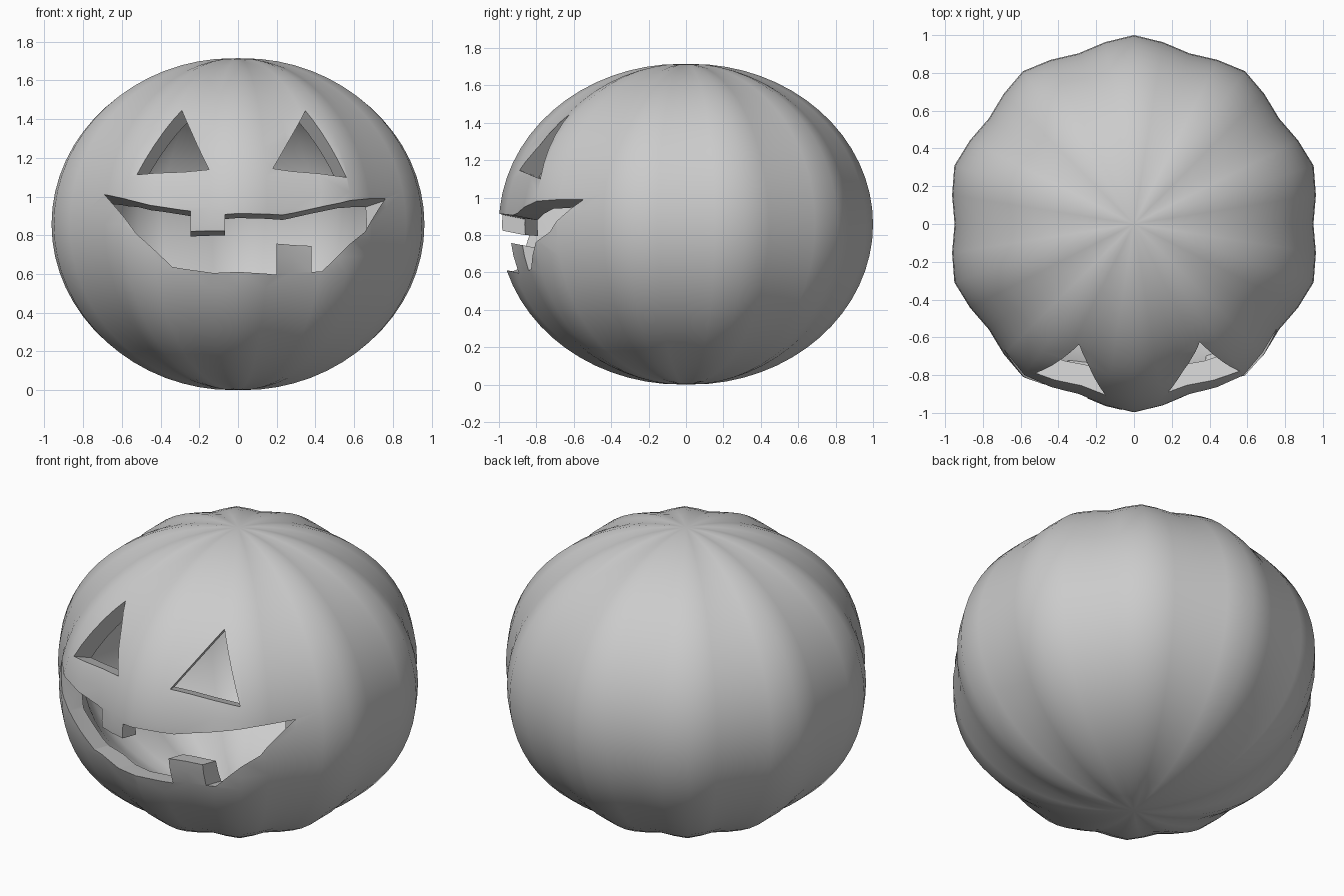
import bpy, bmesh
from math import sin, cos, pi, sqrt, atan2, radians

if "Cube" in bpy.data.objects:
    bpy.data.objects.remove(bpy.data.objects["Cube"])

HALF = 0.8575           # half height and centre height
RIBS, SEGS, RINGS = 10, 40, 32
RIB_DEPTH = 0.025


def new_object(name, bm):
    bmesh.ops.recalc_face_normals(bm, faces=bm.faces)
    me = bpy.data.meshes.new(name)
    bm.to_mesh(me)
    bm.free()
    ob = bpy.data.objects.new(name, me)
    bpy.context.collection.objects.link(ob)
    return ob


def rib(angle):
    return RIB_DEPTH * cos(RIBS * (angle - pi / 2))


def ribbed_ball(name, radius, half):
    bm = bmesh.new()
    top = bm.verts.new((0, 0, HALF + half))
    bottom = bm.verts.new((0, 0, HALF - half))
    rings = []
    for j in range(1, RINGS):
        phi = pi * j / RINGS
        ring = []
        for i in range(SEGS):
            a = 2 * pi * i / SEGS
            r = radius * sin(phi) + rib(a)
            ring.append(bm.verts.new((r * cos(a), r * sin(a), HALF + half * cos(phi))))
        rings.append(ring)
    for i in range(SEGS):
        k = (i + 1) % SEGS
        bm.faces.new((top, rings[0][i], rings[0][k]))
        bm.faces.new((bottom, rings[-1][k], rings[-1][i]))
        for a, b in zip(rings, rings[1:]):
            bm.faces.new((a[i], b[i], b[k], a[k]))
    return new_object(name, bm)


def surface_y(x, z):
    # y of the front skin at a given front-view position
    base = 0.975 * sqrt(1 - ((z - HALF) / HALF) ** 2)
    y = -0.8
    for _ in range(15):
        r = base + rib(atan2(y, x))
        y = 0.5 * y - 0.5 * sqrt(max(r * r - x * x, 0.01))
    return y


def cutter(name, outline, slope, y_end):
    # prism through the outline, slanting by slope (dx, dz per unit of y)
    bm = bmesh.new()
    loops = []
    for y in (-1.3, y_end):
        loop = []
        for x, z in outline:
            d = y - surface_y(x, z)
            loop.append(bm.verts.new((x + slope[0] * d, y, z + slope[1] * d)))
        loops.append(loop)
    n = len(outline)
    bm.faces.new(loops[0])
    bm.faces.new(loops[1][::-1])
    for i in range(n):
        k = (i + 1) % n
        bm.faces.new((loops[0][k], loops[0][i], loops[1][i], loops[1][k]))
    return new_object(name, bm)


# Hollow ribbed shell
pumpkin = ribbed_ball("pumpkin_shell", 0.975, HALF)
cavity = ribbed_ball("cavity_cutter", 0.855, 0.74)

# Carved eyes
left_eye = cutter("left_eye_cutter",
                  [(-0.29, 1.445), (-0.525, 1.115), (-0.15, 1.14)], (0.42, -0.35), -0.35)
right_eye = cutter("right_eye_cutter",
                   [(0.35, 1.445), (0.56, 1.10), (0.18, 1.145)], (-0.42, -0.35), -0.35)

# Carved mouth with one upper and one lower tooth
mouth = cutter("mouth_cutter", [
    (-0.69, 1.01), (-0.57, 0.985), (-0.45, 0.955), (-0.245, 0.925),
    (-0.245, 0.82), (-0.067, 0.825), (-0.067, 0.91), (0.23, 0.905),
    (0.42, 0.945), (0.53, 0.97), (0.76, 0.99), (0.655, 0.82),
    (0.435, 0.615), (0.38, 0.61), (0.38, 0.745), (0.20, 0.757),
    (0.20, 0.596), (-0.13, 0.606), (-0.34, 0.637), (-0.525, 0.81)],
    (0, -0.2), -0.5)

# Apply the cuts, then shade
bpy.context.view_layer.objects.active = pumpkin
pumpkin.select_set(True)
for tool in (cavity, left_eye, right_eye, mouth):
    mod = pumpkin.modifiers.new(tool.name, 'BOOLEAN')
    mod.operation = 'DIFFERENCE'
    mod.solver = 'EXACT'
    mod.object = tool
    bpy.ops.object.modifier_apply(modifier=mod.name)
    bpy.data.objects.remove(tool)
bpy.ops.object.shade_smooth_by_angle(angle=radians(30))
